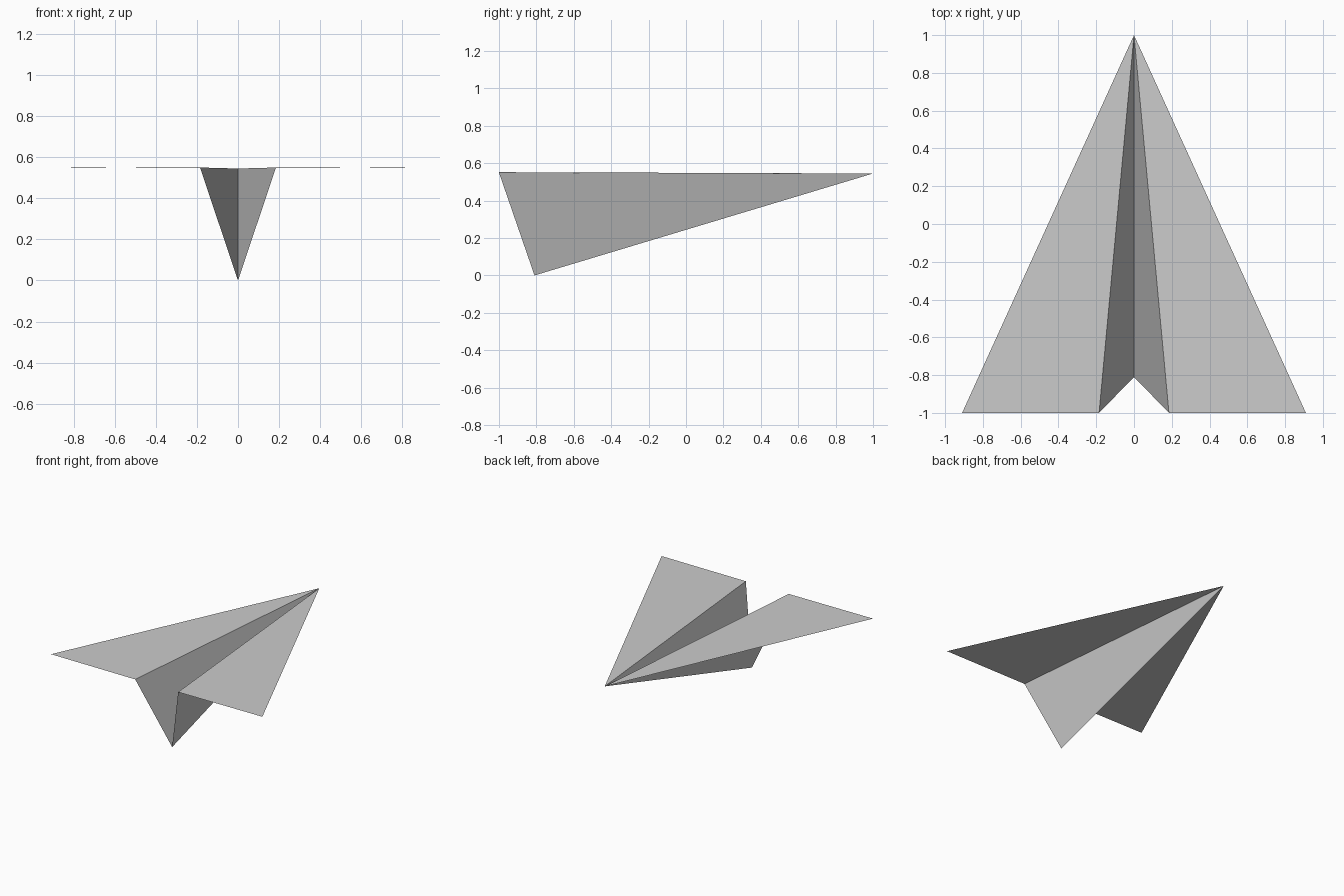
import bpy

if "Cube" in bpy.data.objects:
    bpy.data.objects.remove(bpy.data.objects["Cube"])

# Key points of the folded sheet (right half)
NOSE = (0, 1, 0.545)
KEEL = (0, -0.81, 0)
FOLD = (0.185, -1, 0.55)
TIP = (0.91, -1, 0.552)


def mirrored_panel(name, points):
    """One flat triangular paper panel, mirrored across x = 0."""
    mesh = bpy.data.meshes.new(name)
    mesh.from_pydata(points, [], [(0, 1, 2)])
    obj = bpy.data.objects.new(name, mesh)
    bpy.context.collection.objects.link(obj)
    mirror = obj.modifiers.new("mirror", 'MIRROR')
    mirror.use_axis[0] = True
    mirror.merge_threshold = 0.0005
    return obj


# Flat wings
mirrored_panel("wings", [NOSE, FOLD, TIP])

# V-shaped body folded along the keel
mirrored_panel("body_fold", [NOSE, KEEL, FOLD])
